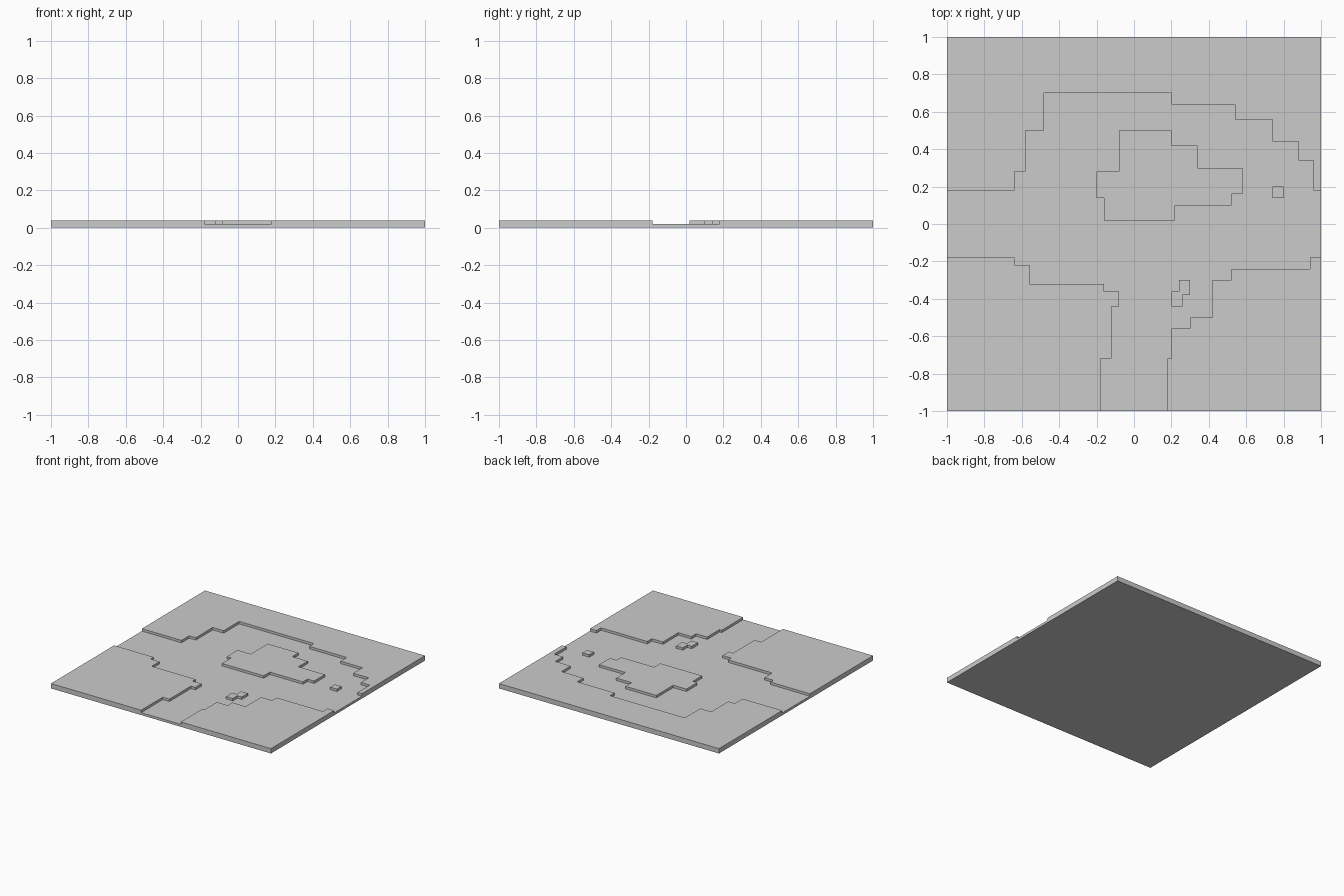
import bpy, bmesh

if "Cube" in bpy.data.objects:
    bpy.data.objects.remove(bpy.data.objects["Cube"])

TOP, BED = 0.04, 0.02


def stepped_points(x, y, moves):
    """Right-angled outline: moves alternate new x, new y."""
    pts = [(x, y)]
    for i, v in enumerate(moves):
        if i % 2 == 0:
            x = v
        else:
            y = v
        pts.append((x, y))
    return pts


def prism(name, pts, z0, z1):
    bm = bmesh.new()
    face = bm.faces.new([bm.verts.new((x, y, z0)) for x, y in pts])
    ext = bmesh.ops.extrude_face_region(bm, geom=[face])
    verts = [g for g in ext["geom"] if isinstance(g, bmesh.types.BMVert)]
    bmesh.ops.translate(bm, verts=verts, vec=(0, 0, z1 - z0))
    bmesh.ops.recalc_face_normals(bm, faces=bm.faces)
    mesh = bpy.data.meshes.new(name)
    bm.to_mesh(mesh)
    bm.free()
    ob = bpy.data.objects.new(name, mesh)
    bpy.context.collection.objects.link(ob)
    return ob


def subtract(target, cutter):
    mod = target.modifiers.new("cut", "BOOLEAN")
    mod.operation, mod.solver, mod.object = "DIFFERENCE", "EXACT", cutter
    bpy.context.view_layer.objects.active = target
    bpy.ops.object.modifier_apply(modifier=mod.name)
    bpy.data.objects.remove(cutter)


# Square slab of ground
ground = prism("river_terrain_tile", [(-1, -1), (1, -1), (1, 1), (-1, 1)], 0, TOP)

# River: north bank, south-east bank, south-west bank
north = [-.64, .28, -.58, .5, -.48, .7, .2, .64, .54, .56, .74, .44, .88, .34, .96, .18]
south_east = [1.1, -.18, .94, -.24, .52, -.3, .42, -.5, .3, -.56, .2, -.72, .18, -1.1]
south_west = [-.18, -.72, -.12, -.44, -.08, -.36, -.16, -.32, -.56, -.22, -.64, -.18, -1.1]
channel = prism("channel_cutter",
                stepped_points(-1.1, .18, north + south_east + south_west), BED, 0.1)
channel.hide_render = True

# Islands left standing in the river
islands = {
    "main_island": (-.2, .28, [-.08, .5, .2, .42, .34, .3, .58, .16, .52, .1,
                               .22, .02, -.16, .14, -.2]),
    "small_island": (.74, .2, [.8, .14, .74]),
    "stepped_island": (.24, -.3, [.3, -.38, .26, -.44, .2, -.36, .24]),
}
for name, (x, y, moves) in islands.items():
    subtract(channel, prism(name, stepped_points(x, y, moves), -0.1, 0.2))

# Carve the river into the ground
subtract(ground, channel)
